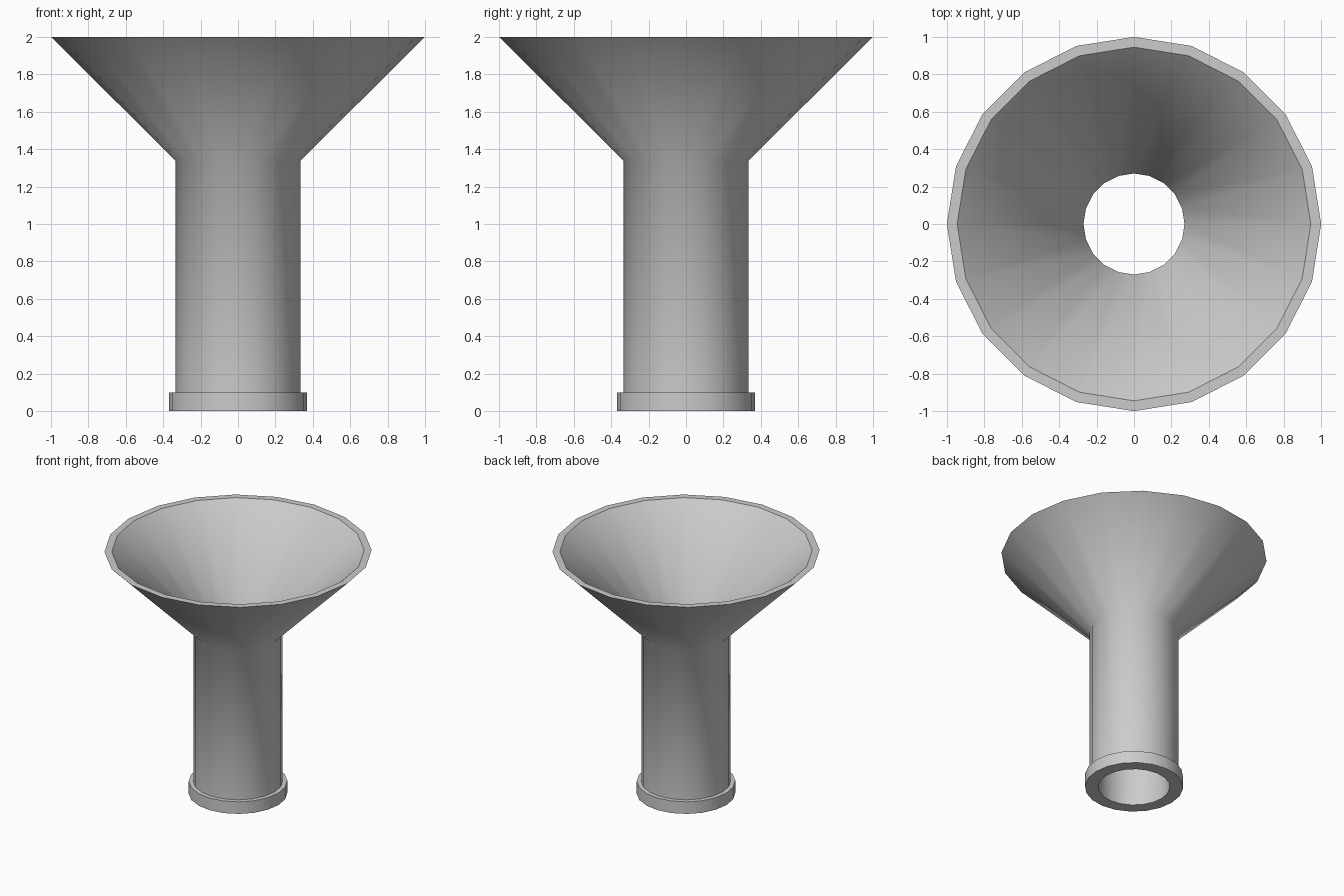
import bpy, bmesh
from math import cos, sin, tau

if "Cube" in bpy.data.objects:
    bpy.data.objects.remove(bpy.data.objects["Cube"])

SIDES = 20

# Closed wall profile: (radius, height, crisp edge ring?)
PROFILE = [
    (0.37, 0.0, True), (0.37, 0.10, True),      # collar outside
    (0.335, 0.10, True), (0.335, 1.34, False),  # spout outside
    (1.0, 2.0, True), (0.945, 2.0, True),       # cone rim
    (0.27, 1.34, False), (0.27, 0.0, True),     # inside of cone and spout
]


def lathe(name, profile, sides):
    bm = bmesh.new()
    rings = [[bm.verts.new((r * cos(tau * i / sides), r * sin(tau * i / sides), z))
              for i in range(sides)] for r, z, _ in profile]
    for k, ring in enumerate(rings):
        nxt = rings[(k + 1) % len(rings)]
        for i in range(sides):
            j = (i + 1) % sides
            face = bm.faces.new((ring[i], ring[j], nxt[j], nxt[i]))
            face.smooth = True
    for ring, (_, _, crisp) in zip(rings, profile):
        for i in range(sides):
            bm.edges.get((ring[i], ring[(i + 1) % sides])).smooth = not crisp
    bmesh.ops.recalc_face_normals(bm, faces=bm.faces)
    mesh = bpy.data.meshes.new(name)
    bm.to_mesh(mesh)
    bm.free()
    obj = bpy.data.objects.new(name, mesh)
    bpy.context.collection.objects.link(obj)
    return obj


# Hollow funnel with cone, spout and bottom collar
lathe("funnel", PROFILE, SIDES)
